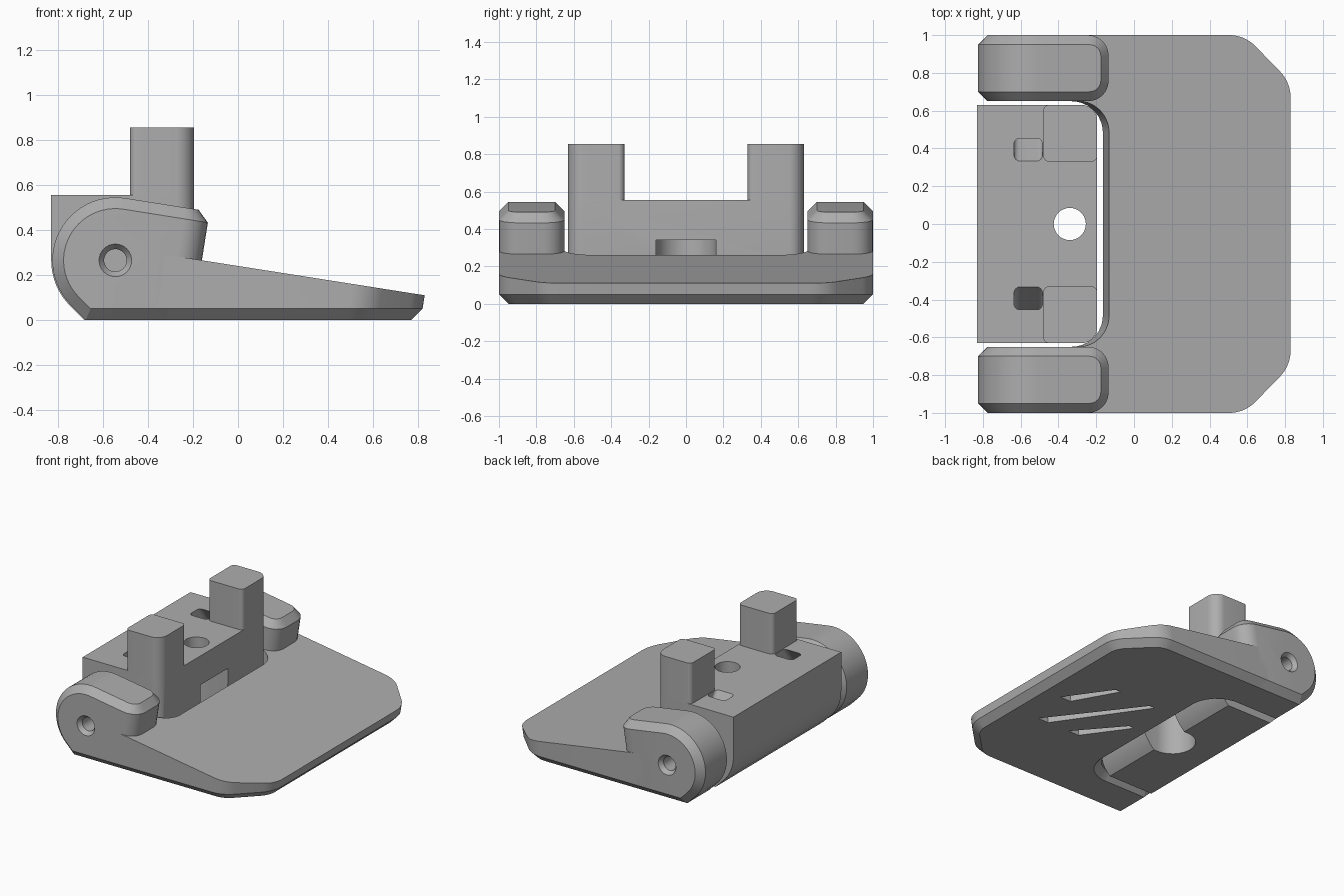
import bpy, bmesh, math
from mathutils import Vector

cube = bpy.data.objects.get("Cube")
if cube:
    bpy.data.objects.remove(cube, do_unlink=True)

grey = bpy.data.materials.new("plain_grey")
grey.use_nodes = True
COLOUR = (0.42, 0.42, 0.42, 1)
grey.diffuse_color = COLOUR
grey.node_tree.nodes["Principled BSDF"].inputs["Base Color"].default_value = COLOUR

PIVOT = (-0.545, 0.265)   # x, z of the hinge axis
SLOPE = 0.157             # fall of the pedal surface
EAR_R = 0.28


def finish(name, bm):
    bmesh.ops.recalc_face_normals(bm, faces=bm.faces[:])
    mesh = bpy.data.meshes.new(name)
    bm.to_mesh(mesh)
    bm.free()
    ob = bpy.data.objects.new(name, mesh)
    bpy.context.scene.collection.objects.link(ob)
    mesh.materials.append(grey)
    return ob


def loft(rings):
    """Skin a stack of matching rings and cap both ends."""
    bm = bmesh.new()
    rows = [[bm.verts.new(p) for p in ring] for ring in rings]
    n = len(rows[0])
    for a, b in zip(rows, rows[1:]):
        for i in range(n):
            j = (i + 1) % n
            bm.faces.new((a[i], a[j], b[j], b[i]))
    bm.faces.new(rows[0][::-1])
    bm.faces.new(rows[-1])
    bmesh.ops.recalc_face_normals(bm, faces=bm.faces[:])
    return bm


def rounded(corners, steps=8):
    """Polygon from (x, y, radius) corners."""
    out = []
    for i, (x, y, r) in enumerate(corners):
        p = Vector((x, y))
        if r == 0:
            out.append(p)
            continue
        u = (Vector(corners[i - 1][:2]) - p).normalized()
        v = (Vector(corners[(i + 1) % len(corners)][:2]) - p).normalized()
        half = u.angle(v) / 2
        c = p + (u + v).normalized() * (r / math.sin(half))
        t = r / math.tan(half)
        s, e = p + u * t - c, p + v * t - c
        out += [c + s.lerp(e, k / steps).normalized() * r for k in range(steps + 1)]
    return out


def inset(pts, d):
    """Mitred inward offset of a counter-clockwise polygon."""
    out = []
    for i, p in enumerate(pts):
        a = (p - pts[i - 1]).normalized()
        b = (pts[(i + 1) % len(pts)] - p).normalized()
        na, nb = Vector((-a.y, a.x)), Vector((-b.y, b.x))
        out.append(p + (na + nb) * (d / (1 + na.dot(nb))))
    return out


def arc(r, start, end, n):
    angles = [math.radians(start + (end - start) * k / n) for k in range(n + 1)]
    return [(PIVOT[0] + r * math.cos(a), PIVOT[1] + r * math.sin(a)) for a in angles]


def upright(pts, z0, z1, shift=0):
    return loft([[(p[0], p[1], z0) for p in pts], [(p[0], p[1] + shift, z1) for p in pts]])


def sideways(pts, y0, y1):
    return loft([[(x, y, z) for x, z in pts] for y in (y0, y1)])


def box_plan(x0, x1, y0, y1, radii):
    xy = [(x0, y0), (x1, y0), (x1, y1), (x0, y1)]
    return rounded([(x, y, r) for (x, y), r in zip(xy, radii)])


def circle(x, y, r, n=32):
    return [(x + r * math.cos(k * math.tau / n), y + r * math.sin(k * math.tau / n)) for k in range(n)]


def boolean(ob, bm, mode="DIFFERENCE"):
    cutter = finish("cutter", bm)
    cutter.hide_render = True
    mod = ob.modifiers.new("cut", "BOOLEAN")
    mod.operation, mod.object, mod.solver = mode, cutter, "EXACT"
    bpy.context.view_layer.objects.active = ob
    bpy.ops.object.modifier_apply(modifier=mod.name)
    bpy.data.objects.remove(cutter, do_unlink=True)


parts = []

# Pedal plate: chamfered underside, walls square to the sloping top
half = [(0.82, 0.75, 0.2), (0.57, 1, 0.2), (-0.36, 1, 0), (-0.36, 0.65, 0), (-0.165, 0.65, 0.165)]
outline = rounded(half + [(x, -y, r) for x, y, r in reversed(half)])
low = [(p.x, p.y, 0) for p in inset(outline, 0.05)]
mid = [(p.x, p.y, 0.05) for p in outline]
top = []
for p in outline:
    x = (p.x + SLOPE * 0.19) / (1 + SLOPE ** 2)
    top.append((x, p.y, 0.24 - SLOPE * x))
plate = finish("pedal_plate", loft([low, mid, top]))
# Diagonal grooves underneath: near and far ends
for (xa, ya), (xb, yb) in (((0.64, -0.02), (0.37, 0.3)),
                           ((0.57, -0.34), (0.05, 0.28)),
                           ((0.3, -0.34), (-0.02, -0.02))):
    w = 0.09
    groove = [(xa - w, ya), (xa, ya), (xb + w / 2, yb), (xb, yb)]
    boolean(plate, upright(groove, -0.05, 0.05))
parts.append(plate)

# Hinge ears: rounded front corners, chamfered rim, countersunk pin hole
front_low, front_high = -0.2025, -0.126
side = arc(EAR_R, 81, 225, 24)
side += [(-0.676, 0), (front_low, 0), (front_high, 0.482)]
for sign, label in ((1, "left"), (-1, "right")):
    bm = sideways(side, sign * 0.65, sign)
    uprights = [e for e in bm.edges if all(v.co.x > front_low - 0.01 for v in e.verts)
                and abs(e.verts[0].co.z - e.verts[1].co.z) > 0.3]
    bmesh.ops.bevel(bm, geom=uprights, offset=0.11, segments=6, profile=0.5, affect="EDGES")
    rim = [e for e in bm.edges if e.calc_face_angle(0) > math.radians(50)]
    bmesh.ops.bevel(bm, geom=rim, offset=0.05, segments=1, affect="EDGES")
    ear = finish(label + "_ear", bm)
    levels = ((1.01, 0.08), (0.97, 0.05), (0.6, 0.05))
    boolean(ear, loft([[(x, sign * y, z) for x, z in circle(*PIVOT, r)] for y, r in levels]))
    parts.append(ear)

# Pivot block: underside curved about the hinge axis
profile = [(-0.83, 0.555)] + arc(0.285, 180, 225, 8) + [(-0.683, 0)]
profile += arc(0.352, -48.8, 0, 10) + [(-0.193, 0.555)]
block = finish("pivot_block", sideways(profile, -0.63, 0.63))
boolean(block, upright(box_plan(-0.9, -0.195, -0.63, 0.63, (0, 0.08, 0.08, 0)), -0.1, 0.8), "INTERSECT")
# Bolt hole, nut recess and slanted wire slots
boolean(block, upright(circle(-0.34, 0, 0.085), -0.1, 0.7))
boolean(block, upright(box_plan(-0.5, -0.1, -0.16, 0.16, (0.159, 0, 0, 0.159)), -0.1, 0.34))
for sign in (1, -1):
    lo, hi = sorted((sign * 0.33, sign * 0.45))
    plan = box_plan(-0.635, -0.485, lo, hi, [0.03] * 4)
    boolean(block, upright(plan, 0.56, 0.38, sign * 0.13))
parts.append(block)

# Posts on the block
for sign, label in ((1, "left"), (-1, "right")):
    lo, hi = sorted((sign * 0.33, sign * 0.63))
    radii = (0.03, 0.03, 0.08, 0.03) if sign > 0 else (0.03, 0.08, 0.03, 0.03)
    parts.append(finish(label + "_post", upright(box_plan(-0.48, -0.195, lo, hi, radii), 0.54, 0.855)))

# Smooth the rounded surfaces, keep the creases
bpy.ops.object.select_all(action="DESELECT")
for ob in parts:
    ob.select_set(True)
bpy.context.view_layer.objects.active = parts[0]
bpy.ops.object.shade_smooth_by_angle(angle=math.radians(25))
